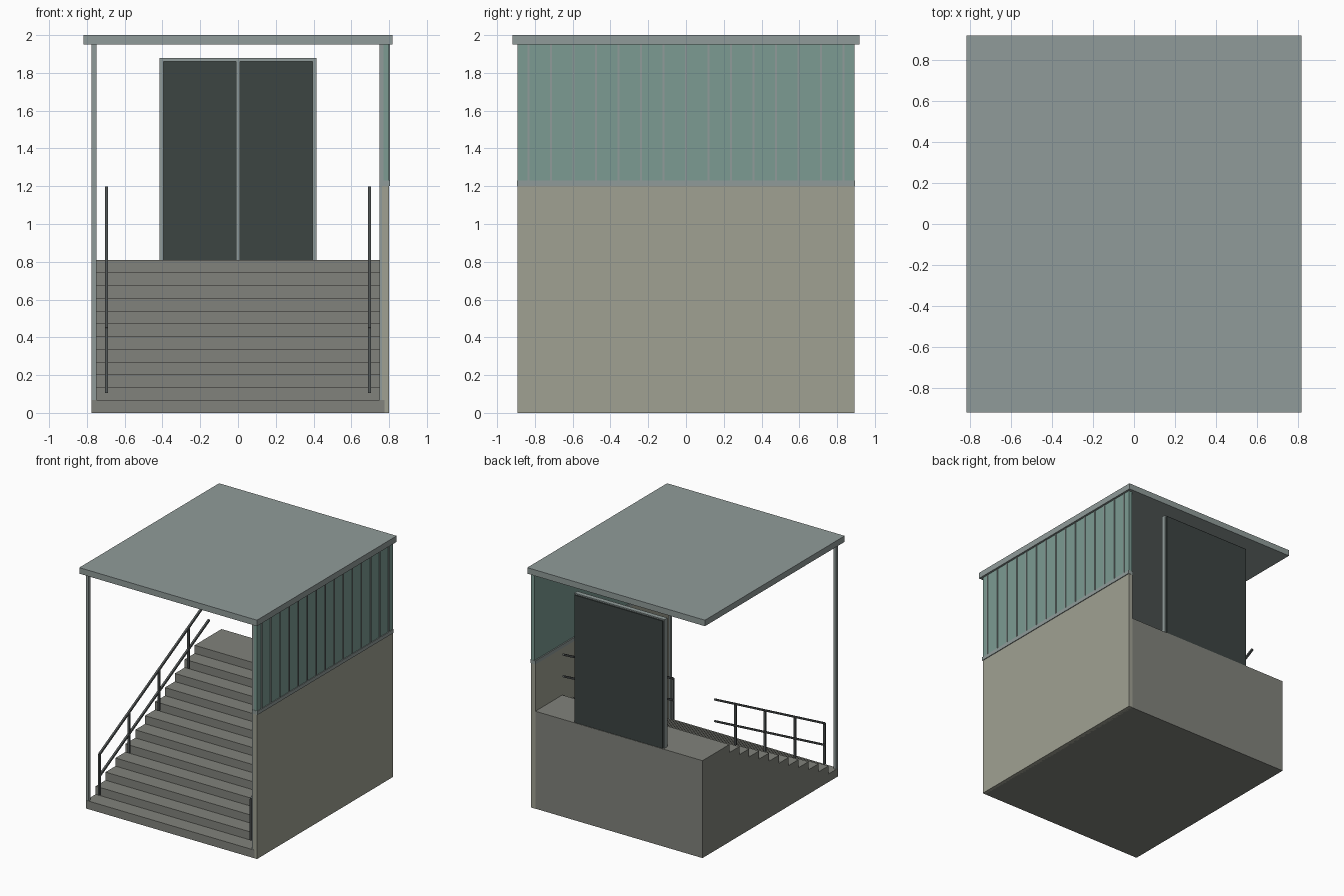
import bpy, bmesh
from mathutils import Vector, Matrix

if "Cube" in bpy.data.objects:
    bpy.data.objects.remove(bpy.data.objects["Cube"])


def material(name, rgb):
    m = bpy.data.materials.new(name)
    m.diffuse_color = (*rgb, 1)
    m.use_nodes = True
    m.node_tree.nodes["Principled BSDF"].inputs["Base Color"].default_value = m.diffuse_color
    return m


CONCRETE = material("concrete", (0.22, 0.225, 0.20))
WALL = material("wall_plaster", (0.35, 0.355, 0.29))
METAL = material("pale_metal", (0.28, 0.33, 0.32))
GLASS = material("tinted_glass", (0.20, 0.33, 0.29))
DARK = material("dark_door", (0.045, 0.058, 0.054))
STEEL = material("rail_steel", (0.09, 0.10, 0.10))


def finish(name, bm, mat):
    bmesh.ops.recalc_face_normals(bm, faces=bm.faces)
    me = bpy.data.meshes.new(name)
    bm.to_mesh(me)
    bm.free()
    me.materials.append(mat)
    ob = bpy.data.objects.new(name, me)
    bpy.context.collection.objects.link(ob)
    return ob


def box(bm, lo, hi):
    lo, hi = Vector(lo), Vector(hi)
    mat = Matrix.Translation((lo + hi) / 2) @ Matrix.Diagonal((*(hi - lo), 1))
    bmesh.ops.create_cube(bm, size=1, matrix=mat)


def block(name, mat, *boxes):
    bm = bmesh.new()
    for lo, hi in boxes:
        box(bm, lo, hi)
    return finish(name, bm, mat)


def bar(bm, a, b, t):
    """Square bar of thickness t between two points in a yz plane."""
    a, b = Vector(a), Vector(b)
    d = b - a
    rot = Vector((0, 0, 1)).rotation_difference(d).to_matrix().to_4x4()
    mat = Matrix.Translation((a + b) / 2) @ rot @ Matrix.Diagonal((t, t, d.length, 1))
    bmesh.ops.create_cube(bm, size=1, matrix=mat)


# Staircase: stepped side profile extruded across the width
STEPS, RISE, TREAD, Y0, Y1 = 12, 0.0675, 0.13, -0.893, 0.89
profile = [(Y0, 0)]
for i in range(STEPS):
    y = Y0 + i * TREAD
    if i:
        profile.append((y, i * RISE))
    profile.append((y, (i + 1) * RISE))
profile += [(Y1, STEPS * RISE), (Y1, 0)]
bm = bmesh.new()
face = bm.faces.new([bm.verts.new((-0.775, y, z)) for y, z in profile])
ext = bmesh.ops.extrude_face_region(bm, geom=[face])
bmesh.ops.translate(bm, vec=(1.55, 0, 0),
                    verts=[v for v in ext["geom"] if isinstance(v, bmesh.types.BMVert)])
finish("staircase", bm, CONCRETE)

# Roof slab
block("roof", METAL, ((-0.817, -0.918, 1.95), (0.817, 0.918, 2.0)))

# Front roof posts
for side, x in (("left", -0.775), ("right", 0.75)):
    block(f"{side}_post", METAL, ((x, -0.89, RISE), (x + 0.025, -0.865, 1.95)))

# Side wall, sill and glazing with mullions on its outer face
block("side_wall", WALL, ((0.762, -0.892, 0), (0.80, 0.892, 1.2)))
block("glass_sill", METAL, ((0.76, -0.894, 1.2), (0.806, 0.894, 1.23)))
block("side_glass", GLASS, ((0.77, -0.892, 1.23), (0.80, 0.892, 1.95)))
block("glass_mullions", METAL,
      *[((0.795, (i - 7) * 0.119 - 0.005, 1.23), (0.806, (i - 7) * 0.119 + 0.005, 1.95))
        for i in range(15)])

# Double door on the landing
LAND = STEPS * RISE
block("door_panels", DARK, ((-0.405, 0.86, LAND), (0.405, 0.886, 1.87)))
block("door_frame", METAL,
      ((-0.415, 0.835, LAND), (-0.395, 0.875, 1.88)),
      ((0.395, 0.835, LAND), (0.415, 0.875, 1.88)),
      ((-0.395, 0.835, 1.86), (0.395, 0.875, 1.88)),
      ((-0.01, 0.84, LAND), (0.01, 0.865, 1.86)))

# Sloping handrails on both sides
SLOPE, YA, YB = RISE / TREAD, -0.825, 0.615
for side, x in (("left", -0.697), ("right", 0.697)):
    bm = bmesh.new()
    for z in (0.265, 0.445):
        bar(bm, (x, YA, z), (x, YB, z + (YB - YA) * SLOPE), 0.016)
    for k in range(4):
        y, z = YA + k * 3 * TREAD, k * 3 * RISE
        bar(bm, (x, y, z + 0.105), (x, y, z + 0.447), 0.016)
    finish(f"{side}_handrail", bm, STEEL)
